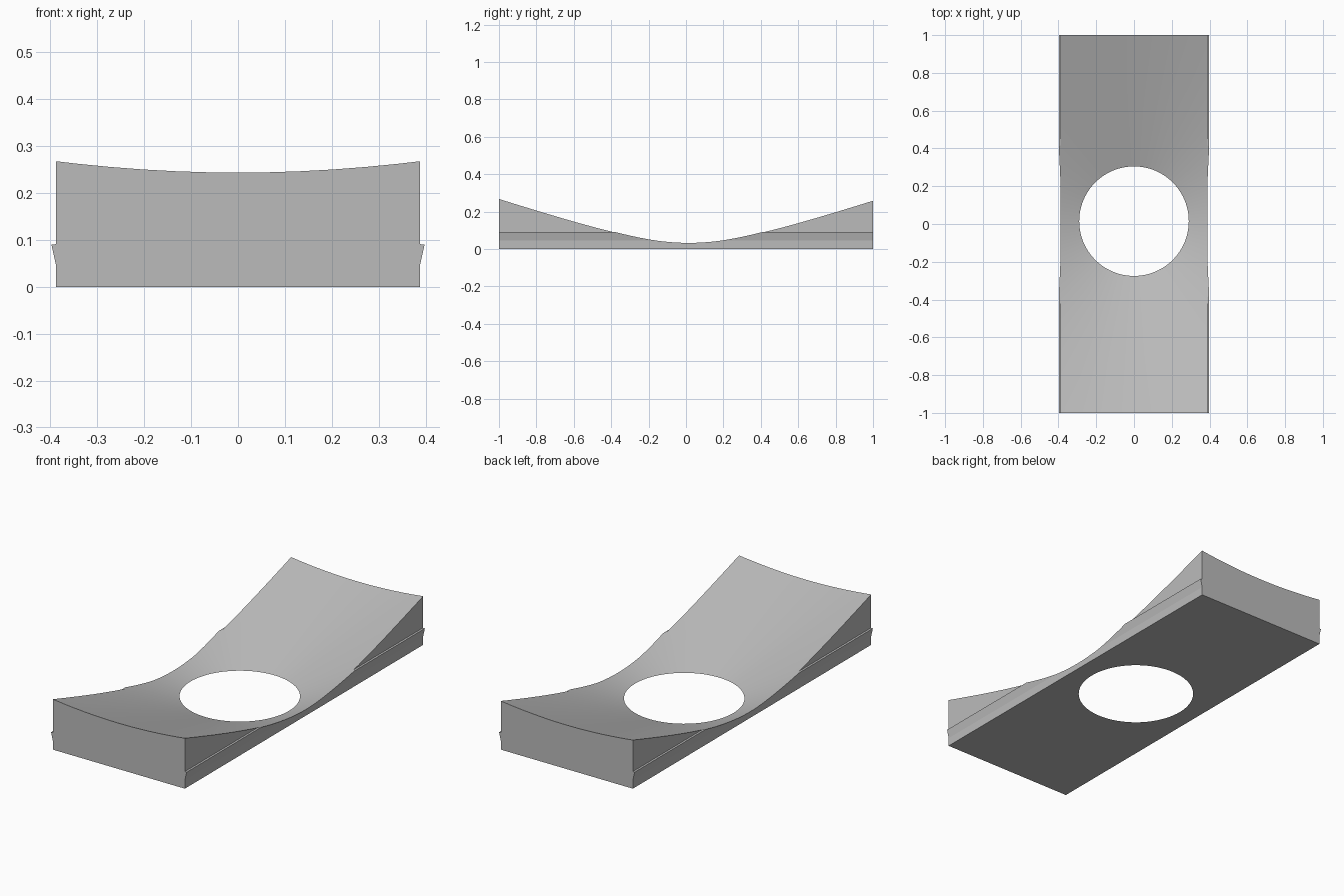
import bpy, bmesh, math

cube = bpy.data.objects.get("Cube")
if cube:
    bpy.data.objects.remove(cube, do_unlink=True)

HALF, LIP, LENGTH = 0.388, 0.398, 2.0
HOLE_R, HOLE_Y, SLOPE = 0.29, 0.015, 0.336

grey = bpy.data.materials.new("plain_grey")
grey.use_nodes = True
colour = (0.5, 0.5, 0.5, 1)
grey.diffuse_color = colour
grey.node_tree.nodes["Principled BSDF"].inputs["Base Color"].default_value = colour


def make_object(name, bm):
    bmesh.ops.recalc_face_normals(bm, faces=bm.faces)
    mesh = bpy.data.meshes.new(name)
    bm.to_mesh(mesh)
    bm.free()
    mesh.materials.append(grey)
    obj = bpy.data.objects.new(name, mesh)
    bpy.context.collection.objects.link(obj)
    return obj


# Block: mirrored end profile with a snap lip on each side, extruded lengthwise
side = [(HALF, 0), (HALF, 0.045), (LIP, 0.09), (HALF, 0.091), (HALF, 0.35)]
profile = side + [(-x, z) for x, z in reversed(side)]
bm = bmesh.new()
end = bm.faces.new([bm.verts.new((x, -LENGTH / 2, z)) for x, z in profile])
grown = bmesh.ops.extrude_face_region(bm, geom=[end])
moved = [v for v in grown["geom"] if isinstance(v, bmesh.types.BMVert)]
bmesh.ops.translate(bm, verts=moved, vec=(0, LENGTH, 0))
block = make_object("dished_block", bm)

# Conical cutter: makes the dished top and opens the round hole in the base
low, high = -0.05, 0.45
bm = bmesh.new()
bmesh.ops.create_cone(bm, cap_ends=True, segments=96, depth=high - low,
                      radius1=HOLE_R + low / SLOPE, radius2=HOLE_R + high / SLOPE)
bmesh.ops.translate(bm, verts=bm.verts, vec=(0, HOLE_Y, (low + high) / 2))
cutter = make_object("dish_cutter", bm)

cut = block.modifiers.new("dish", 'BOOLEAN')
cut.operation = 'DIFFERENCE'
cut.solver = 'EXACT'
cut.object = cutter

# Apply the cut, remove the cutter and smooth the dish
bpy.ops.object.select_all(action='DESELECT')
block.select_set(True)
bpy.context.view_layer.objects.active = block
bpy.ops.object.modifier_apply(modifier=cut.name)
bpy.data.objects.remove(cutter, do_unlink=True)
bpy.ops.object.shade_smooth_by_angle(angle=math.radians(10))
